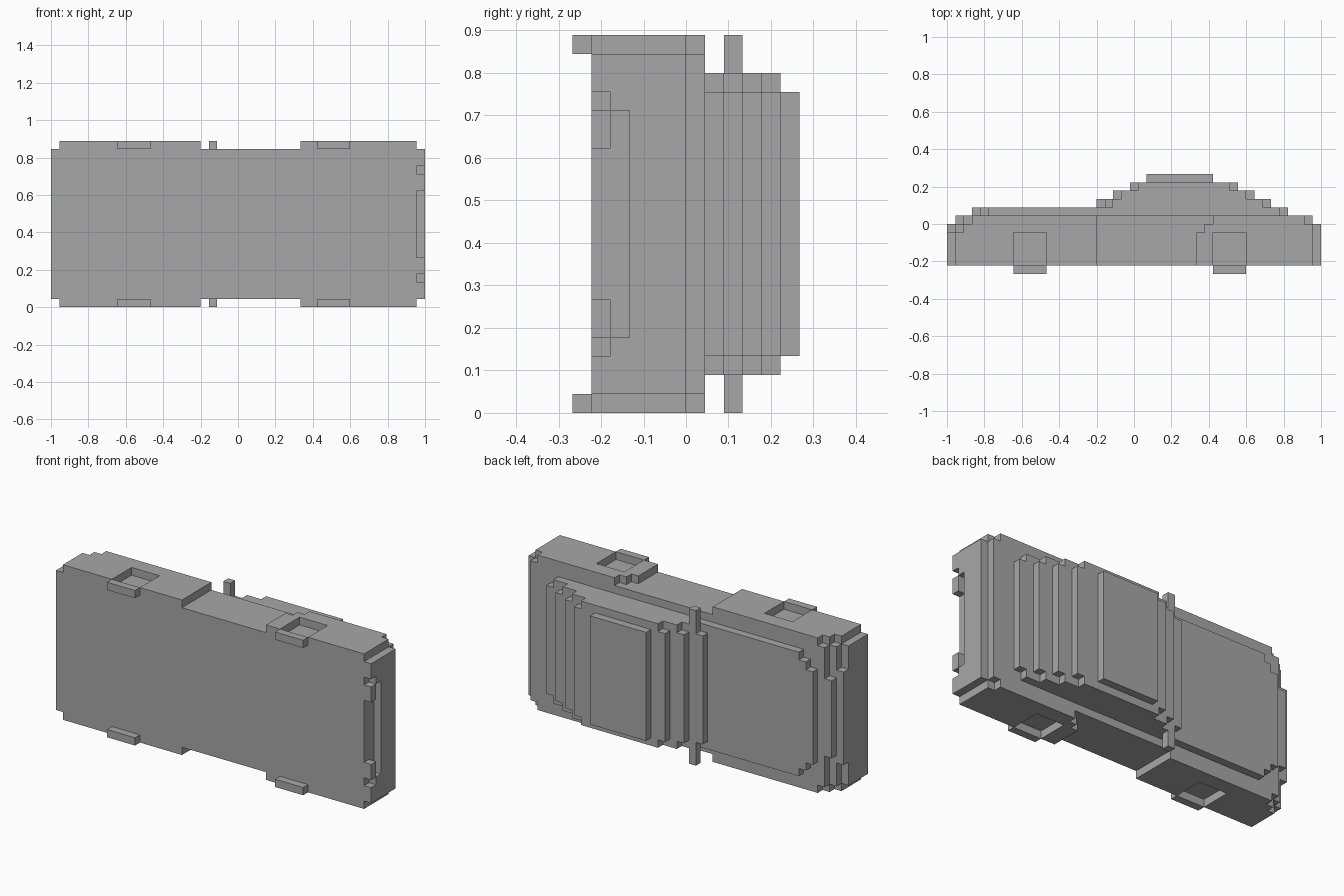
import bpy, bmesh
from mathutils import Vector

if "Cube" in bpy.data.objects:
    bpy.data.objects.remove(bpy.data.objects["Cube"])

U = 2 / 45          # size of one block; the car is 45 x 12 x 20 blocks
ORIGIN = Vector((-1.0, -6 * U, 0.0))

grey = bpy.data.materials.new("plain_grey")
grey.diffuse_color = (0.39, 0.39, 0.39, 1)
grey.use_nodes = True
grey.node_tree.nodes["Principled BSDF"].inputs["Base Color"].default_value = grey.diffuse_color

DIRS = {
    (1, 0, 0): ((1, 0, 0), (1, 1, 0), (1, 1, 1), (1, 0, 1)),
    (-1, 0, 0): ((0, 0, 0), (0, 0, 1), (0, 1, 1), (0, 1, 0)),
    (0, 1, 0): ((0, 1, 0), (0, 1, 1), (1, 1, 1), (1, 1, 0)),
    (0, -1, 0): ((0, 0, 0), (1, 0, 0), (1, 0, 1), (0, 0, 1)),
    (0, 0, 1): ((0, 0, 1), (1, 0, 1), (1, 1, 1), (0, 1, 1)),
    (0, 0, -1): ((0, 0, 0), (0, 1, 0), (1, 1, 0), (1, 0, 0)),
}


def cells(boxes):
    """Block cells of boxes (x0, x1, y0, y1, z0, z1), mirrored across the car's width."""
    out = set()
    for x0, x1, y0, y1, z0, z1 in boxes:
        for x in range(x0, x1):
            for y in range(y0, y1):
                for z in range(z0, z1):
                    out |= {(x, y, z), (x, y, 19 - z)}
    return out


def part(name, boxes, cuts=()):
    """Build the outer skin of a block part and merge its coplanar faces."""
    solid = cells(boxes) - cells(cuts)
    bm = bmesh.new()
    verts = {}
    for c in solid:
        for d, corners in DIRS.items():
            if tuple(a + b for a, b in zip(c, d)) in solid:
                continue
            keys = [tuple(a + b for a, b in zip(c, k)) for k in corners]
            for k in keys:
                if k not in verts:
                    verts[k] = bm.verts.new(ORIGIN + Vector(k) * U)
            bm.faces.new([verts[k] for k in keys])
    bmesh.ops.dissolve_limit(bm, angle_limit=0.01, verts=bm.verts[:], edges=bm.edges[:])
    mesh = bpy.data.meshes.new(name)
    bm.to_mesh(mesh)
    bm.free()
    mesh.materials.append(grey)
    obj = bpy.data.objects.new(name, mesh)
    bpy.context.collection.objects.link(obj)
    return obj


# Main body with rounded nose, tail, fenders, wheel recesses and rear bumper cut-outs
part("body", [
    (0, 1, 1, 5, 1, 19), (0, 1, 5, 6, 4, 16),       # nose
    (1, 2, 1, 6, 1, 19), (1, 2, 6, 7, 5, 15),
    (2, 44, 1, 7, 1, 19),                           # centre
    (44, 45, 1, 6, 1, 19),                          # tail
    (1, 2, 1, 5, 0, 1), (2, 3, 1, 6, 0, 1), (3, 18, 1, 7, 0, 1),       # front fenders
    (30, 31, 1, 5, 0, 1), (31, 32, 1, 6, 0, 1), (32, 43, 1, 7, 0, 1),  # rear fenders
    (43, 44, 1, 6, 0, 1),
], [
    (8, 12, 1, 5, 0, 1), (32, 36, 1, 5, 0, 1),      # wheel recesses
    (44, 45, 1, 2, 3, 4), (44, 45, 1, 2, 6, 14),    # rear bumper
    (44, 45, 2, 3, 4, 16),
])

# Bonnet and boot deck with stepped corners
part("bonnet_deck", [(3, 4, 7, 8, 4, 16), (4, 5, 7, 8, 3, 17),
                     (5, 40, 7, 8, 2, 18), (40, 41, 7, 8, 3, 17)])

# Cabin: stepped layers with notched ends, then the roof panel
cabin = []
for n in range(3):
    a, b, y = 18 + 2 * n, 39 - 2 * n, 8 + n
    cabin += [(a, b, y, y + 1, 3, 17), (a + 1, b - 1, y, y + 1, 2, 18)]
part("cabin", cabin)
part("roof", [(24, 32, 11, 12, 3, 17)])

# Tyre bottoms under the fenders and the side mirrors
part("front_wheels", [(8, 12, 0, 1, 0, 1)])
part("rear_wheels", [(32, 36, 0, 1, 0, 1)])
part("side_mirrors", [(19, 20, 8, 9, 0, 2)])
